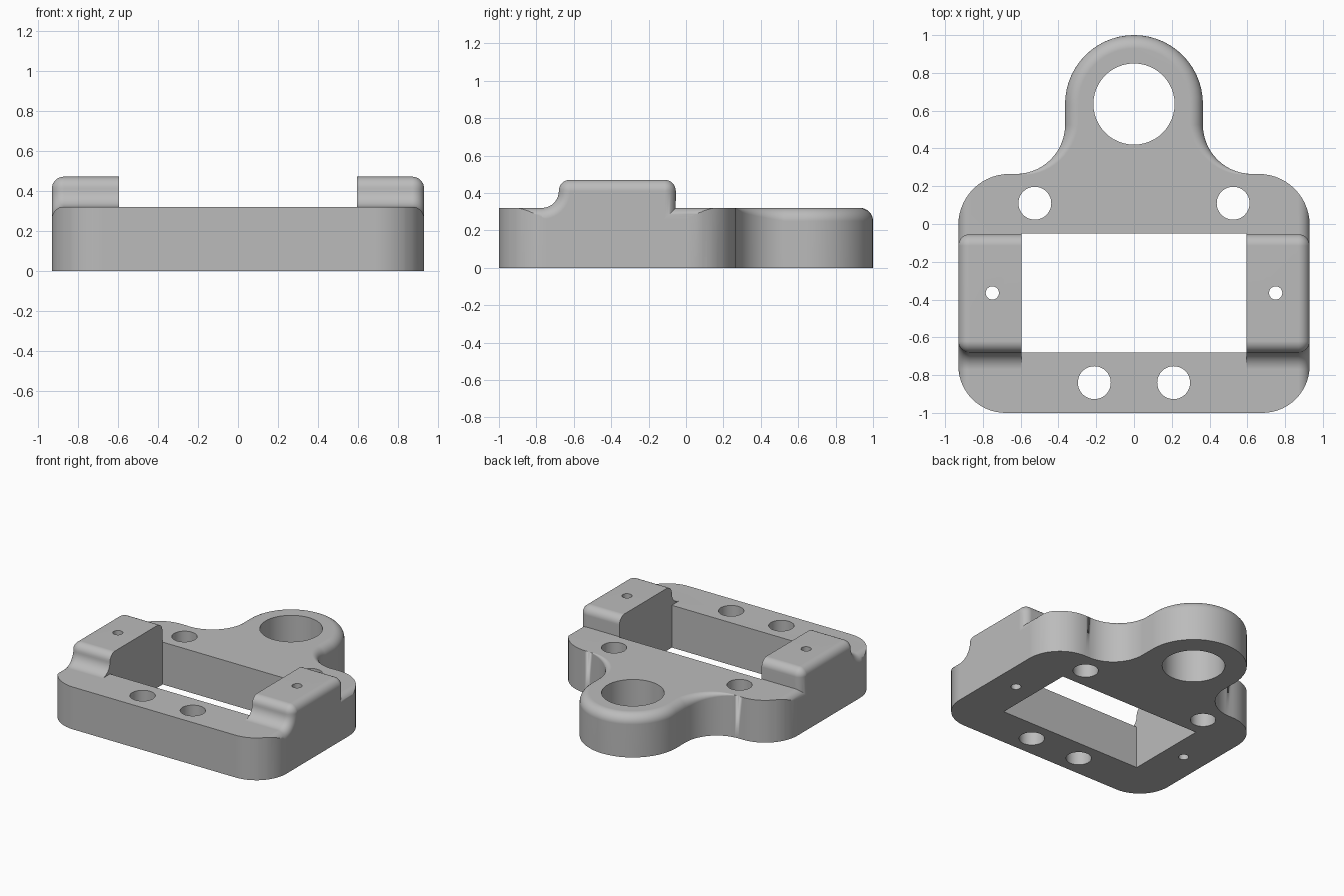
import bpy, bmesh
from math import sin, cos, pi, radians

if "Cube" in bpy.data.objects:
    bpy.data.objects.remove(bpy.data.objects["Cube"], do_unlink=True)

THICK, HALF_W, INNER = 0.32, 0.93, 0.595   # plate height, half width, window half width
LUG_ROLL, PAD_ROLL = 0.07, 0.06            # rounded edge radii
SEG = 14

grey = bpy.data.materials.new("plain_grey")
grey.use_nodes = True
grey.diffuse_color = (0.5, 0.5, 0.5, 1)
grey.node_tree.nodes["Principled BSDF"].inputs["Base Color"].default_value = (0.5, 0.5, 0.5, 1)


def arc(cx, cy, r, a0, a1, n=SEG):
    """Points on an arc, with angles in degrees."""
    angles = [radians(a0 + (a1 - a0) * i / n) for i in range(n + 1)]
    return [(cx + r * cos(a), cy + r * sin(a)) for a in angles]


def loft(name, rings):
    """Closed solid through rings of equal point count."""
    bm = bmesh.new()
    loops = [[bm.verts.new(p) for p in ring] for ring in rings]
    n = len(loops[0])
    for low, high in zip(loops, loops[1:]):
        for i in range(n):
            j = (i + 1) % n
            bm.faces.new((low[i], low[j], high[j], high[i]))
    bm.faces.new(loops[0])
    bm.faces.new(loops[-1])
    bmesh.ops.remove_doubles(bm, verts=bm.verts, dist=1e-5)
    bmesh.ops.recalc_face_normals(bm, faces=bm.faces)
    mesh = bpy.data.meshes.new(name)
    bm.to_mesh(mesh)
    bm.free()
    mesh.materials.append(grey)
    ob = bpy.data.objects.new(name, mesh)
    bpy.context.collection.objects.link(ob)
    return ob


def prism(name, pts, z0, z1):
    return loft(name, [[(x, y, z) for x, y in pts] for z in (z0, z1)])


def rectangle(x0, x1, y0, y1):
    return [(x0, y0), (x1, y0), (x1, y1), (x0, y1)]


def combine(ob, other, operation, keep=False):
    """Apply a boolean and drop the second object."""
    mod = ob.modifiers.new("combine", "BOOLEAN")
    mod.operation, mod.solver, mod.object = operation, "EXACT", other
    bpy.context.view_layer.objects.active = ob
    bpy.ops.object.modifier_apply(modifier=mod.name)
    if not keep:
        bpy.data.objects.remove(other, do_unlink=True)


# Plan outline: each point carries its outward normal and edge roll radius
half = []
for cx, cy, r, a0, a1, side, roll0, roll1 in (
        (0.68, -0.75, 0.25, -90, 0, 1, 0, 0),                       # front corner
        (0.66, -0.005, 0.27, 0, 90, 1, 0, 0),                       # rear corner
        (0.625, 0.525, 0.26, 270, 180, -1, 0, LUG_ROLL),            # concave blend
        (0, 0.635, 0.365, 0, 90, 1, LUG_ROLL, LUG_ROLL)):           # lug
    for i, (x, y) in enumerate(arc(cx, cy, r, a0, a1)):
        t = i / SEG
        half.append((x, y, side * (x - cx) / r, side * (y - cy) / r, roll0 + (roll1 - roll0) * t))
half = [p for i, p in enumerate(half) if i == 0 or abs(p[0] - half[i - 1][0]) + abs(p[1] - half[i - 1][1]) > 1e-4]
outline = half + [(-x, y, -nx, ny, r) for x, y, nx, ny, r in reversed(half[:-1])]

# Plate with the rounded lug edge
rings = [[(x, y, 0) for x, y, *_ in outline]]
for k in range(9):
    a = k / 8 * pi / 2
    rings.append([(x - nx * r * (1 - cos(a)), y - ny * r * (1 - cos(a)), THICK - r * (1 - sin(a)))
                  for x, y, nx, ny, r in outline])
body = loft("mounting_bracket", rings)

# Central window, and space for the side rails
Y0, Y1 = -0.95, 0.2
combine(body, prism("window_cutter", rectangle(-0.7, 0.7, -0.68, -0.05), -1, 1), "DIFFERENCE")
for x0, x1 in ((INNER, 1.2), (-1.2, -INNER)):
    combine(body, prism("rail_cutter", rectangle(x0, x1, Y0, Y1), -1, 1), "DIFFERENCE")


def rail_profile(d):
    """Side view of a rail with its raised pad, shrunk by d."""
    r = PAD_ROLL - d + 0.0005
    z = THICK - d
    return ([(Y0, 0), (Y0, z)] + arc(-0.77, 0.41, 0.09 + d, -90, 0, 10)
            + arc(-0.62, 0.41, r, 180, 90, 8) + arc(-0.115, 0.41, r, 90, 0, 8)
            + [(-0.055 - d, z), (Y1, z), (Y1, 0)])


# Side rails with pads and rolled outer edges, trimmed to the outline
clip = prism("outline_cutter", [(x, y) for x, y, *_ in outline], -0.1, 1)
clip.hide_render = True
for side in (1, -1):
    sections = [(INNER, 0)]
    for k in range(9):
        a = k / 8 * pi / 2
        sections.append((HALF_W - PAD_ROLL + PAD_ROLL * sin(a), PAD_ROLL * (1 - cos(a))))
    sections.append((1.05, PAD_ROLL))
    rail = loft("side_rail", [[(side * x, y, z) for y, z in rail_profile(d)] for x, d in sections])
    combine(rail, clip, "INTERSECT", keep=True)
    combine(body, rail, "UNION")
bpy.data.objects.remove(clip, do_unlink=True)

# Through holes
holes = [(0, 0.635, 0.215)]
for side in (1, -1):
    holes += [(side * 0.525, 0.11, 0.087), (side * 0.21, -0.84, 0.087), (side * 0.75, -0.365, 0.035)]
for x, y, r in holes:
    combine(body, prism("hole_cutter", arc(x, y, r, 0, 360, 48)[:-1], -1, 1), "DIFFERENCE")

# Smooth curves, crisp edges
bpy.ops.object.select_all(action="DESELECT")
body.select_set(True)
bpy.context.view_layer.objects.active = body
bpy.ops.object.shade_smooth_by_angle(angle=radians(30))
weighted = body.modifiers.new("weighted_normals", "WEIGHTED_NORMAL")
weighted.keep_sharp = True
